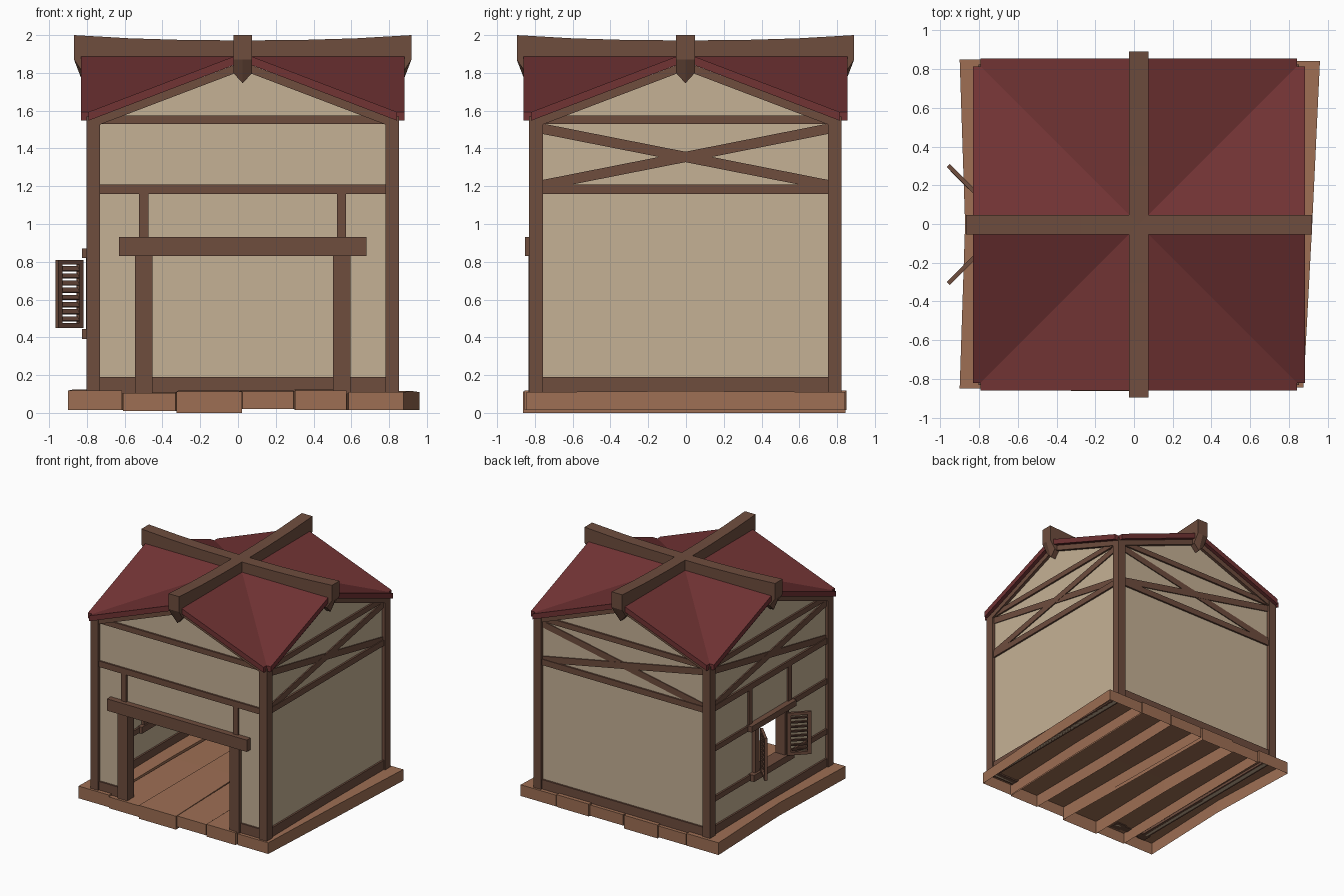
import bpy, bmesh, math
from mathutils import Matrix

if "Cube" in bpy.data.objects:
    bpy.data.objects.remove(bpy.data.objects["Cube"])

CENTRE = Matrix.Translation((0.025, -0.003, 0))


def material(name, rgb):
    m = bpy.data.materials.new(name)
    m.diffuse_color = (*rgb, 1)
    m.use_nodes = True
    m.node_tree.nodes["Principled BSDF"].inputs["Base Color"].default_value = m.diffuse_color
    return m


TIMBER = material("dark timber", (0.156, 0.074, 0.048))
PLANK = material("floor wood", (0.34, 0.158, 0.088))
PLASTER = material("tan plaster", (0.56, 0.44, 0.30))
ROOF = material("red roof", (0.165, 0.033, 0.034))


def finish(name, bm, mat, matrix=CENTRE):
    bmesh.ops.remove_doubles(bm, verts=bm.verts, dist=1e-5)
    bmesh.ops.recalc_face_normals(bm, faces=bm.faces)
    bm.transform(matrix)
    me = bpy.data.meshes.new(name)
    bm.to_mesh(me)
    bm.free()
    me.materials.append(mat)
    ob = bpy.data.objects.new(name, me)
    bpy.context.collection.objects.link(ob)
    return ob


def prism(bm, pts, y0, y1):
    """Extrude an x-z outline from y0 to y1."""
    a = [bm.verts.new((x, y0, z)) for x, z in pts]
    b = [bm.verts.new((x, y1, z)) for x, z in pts]
    bm.faces.new(a)
    bm.faces.new(b[::-1])
    for i in range(len(pts)):
        j = (i + 1) % len(pts)
        bm.faces.new((a[i], b[i], b[j], a[j]))


def box(bm, x0, x1, z0, z1, y0=-0.815, y1=-0.755):
    prism(bm, [(x0, z0), (x1, z0), (x1, z1), (x0, z1)], y0, y1)


def bar(bm, p, q, h, y0=-0.81, y1=-0.76):
    """Sloping bar with upright ends, h tall."""
    prism(bm, [(p[0], p[1] - h / 2), (q[0], q[1] - h / 2),
               (q[0], q[1] + h / 2), (p[0], p[1] + h / 2)], y0, y1)


# Floor planks, open underneath: front, middle and back x pairs, z pair, y pair
planks = [
    ((-.90, -.615), (-.872, -.61), (-.90, -.60), (.015, .118), (-.85, .85)),
    ((-.61, -.33), (-.60, -.32), (-.59, -.33), (.01, .105), (-.855, .84)),
    ((-.325, .022), (-.315, .0), (-.325, -.01), (0, .113), (-.862, .845)),
    ((.025, .295), (.01, .29), (-.0, .31), (.02, .112), (-.85, .84)),
    ((.302, .575), (.30, .60), (.32, .62), (.014, .118), (-.855, .845)),
    ((.585, .875), (.61, .92), (.63, .96), (.015, .11), (-.845, .842)),
]
for n, (f, m, b, (z0, z1), (y0, y1)) in enumerate(planks):
    bm = bmesh.new()
    rings = []
    for (x0, x1), y, dz in ((f, y0, 0), (m, 0, .006), (b, y1, 0)):
        rings.append([bm.verts.new(c) for c in
                      ((x0, y, z0), (x0, y, z1 + dz), (x1, y, z1 + dz), (x1, y, z0))])
    for r, s in zip(rings, rings[1:]):
        for i in range(3):
            bm.faces.new((r[i], r[i + 1], s[i + 1], s[i]))
    bm.faces.new(rings[0][::-1])
    bm.faces.new(rings[2])
    finish(f"floor_plank_{n + 1}", bm, PLANK, Matrix())

# Corner posts
bm = bmesh.new()
for sx in (-1, 1):
    for sy in (-1, 1):
        xs, ys = sorted((sx * .755, sx * .827)), sorted((sy * .755, sy * .827))
        box(bm, *xs, .1, 1.57, *ys)
finish("corner_posts", bm, TIMBER)

# Four walls, each built as the front wall and turned about the middle
for k, side in enumerate(("front", "right", "back", "left")):
    turn = CENTRE @ Matrix.Rotation(k * math.pi / 2, 4, 'Z')

    # Plaster panels around any opening, plus the gable
    bm = bmesh.new()
    Y = (-.80, -.77)
    if side == "front":
        box(bm, -.76, -.5, .1, 1.55, *Y)
        box(bm, .5, .76, .1, 1.55, *Y)
        box(bm, -.5, .5, .88, 1.55, *Y)
    elif side == "left":
        box(bm, -.76, -.2, .1, 1.55, *Y)
        box(bm, .2, .76, .1, 1.55, *Y)
        box(bm, -.2, .2, .1, .42, *Y)
        box(bm, -.2, .2, .85, 1.55, *Y)
    else:
        box(bm, -.76, .76, .1, 1.55, *Y)
    prism(bm, [(-.76, 1.55), (.76, 1.55), (0, 1.845)], *Y)
    finish(f"{side}_plaster", bm, PLASTER, turn)

    # Rails, sill and rafters
    bm = bmesh.new()
    box(bm, -.76, .76, 1.16, 1.21)
    box(bm, -.76, .76, 1.53, 1.575)
    if side == "front":
        box(bm, -.76, -.56, .1, .19)
        box(bm, .56, .76, .1, .19)
    else:
        box(bm, -.76, .76, .1, .19)
    for s in (-1, 1):
        bar(bm, (s * .80, 1.532), (0, 1.836), .045, -.825, -.755)
    finish(f"{side}_rails", bm, TIMBER, turn)

    # Crossed braces on every wall but the front
    if side != "front":
        bm = bmesh.new()
        bar(bm, (-.76, 1.205), (.76, 1.505), .055)
        bar(bm, (-.76, 1.505), (.76, 1.205), .055, -.808, -.762)
        finish(f"{side}_cross_braces", bm, TIMBER, turn)

    # Door frame
    if side == "front":
        bm = bmesh.new()
        for s in (-1, 1):
            box(bm, *sorted((s * .478, s * .57)), .1, .84, -.832, -.74)
            box(bm, *sorted((s * .5, s * .548)), .92, 1.17)
        box(bm, -.655, .655, .83, .93, -.85, -.73)
        finish("door_frame", bm, TIMBER, turn)

    # Window frame and louvred shutters
    if side == "left":
        bm = bmesh.new()
        for s in (-1, 1):
            box(bm, *sorted((s * .17, s * .225)), .42, .85, -.83, -.745)
            box(bm, *sorted((s * .24, s * .285)), .86, 1.17)
            box(bm, *sorted((s * .22, s * .76)), .82, .865)
            box(bm, *sorted((s * .22, s * .76)), .395, .44)
        box(bm, -.30, .30, .82, .87, -.85, -.735)
        box(bm, -.27, .27, .39, .445, -.85, -.735)
        finish("window_frame", bm, TIMBER, turn)
        for s, label in ((1, "back"), (-1, "front")):
            s = -s
            bm = bmesh.new()
            T = (-.011, .011)
            box(bm, 0, .03, .45, .81, *T)
            box(bm, .16, .19, .45, .81, *T)
            box(bm, .03, .16, .45, .475, *T)
            box(bm, .03, .16, .785, .81, *T)
            for i in range(8):
                bmesh.ops.create_cube(bm, size=1, matrix=(
                    Matrix.Translation((.095, 0, .497 + i * .038))
                    @ Matrix.Rotation(math.radians(35), 4, 'X')
                    @ Matrix.Diagonal((.13, .008, .028, 1))))
            angle = math.radians(-45 if s > 0 else -135)
            finish(f"{label}_shutter", bm, TIMBER, turn
                   @ Matrix.Translation((s * .17, -.85, 0))
                   @ Matrix.Rotation(angle, 4, 'Z'))

# Cross-gabled roof: eight flat slabs meeting at ridges and valleys
bm = bmesh.new()
for k in range(4):
    R = Matrix.Rotation(k * math.pi / 2, 4, 'Z')
    for s in (-1, 1):
        outline = [(0, 0), (0, -.857), (s * .817, -.857), (s * .817, -.817)]
        top, low = [], []
        for x, y in outline:
            z = 1.905 - .382 * abs(x)
            p = R @ Matrix.Translation((x, y, z)).to_translation()
            top.append(bm.verts.new(p))
            low.append(bm.verts.new((p.x, p.y, p.z - .046)))
        bm.faces.new(top)
        bm.faces.new(low[::-1])
        for i in (1, 2):
            bm.faces.new((top[i], low[i], low[i + 1], top[i + 1]))
finish("roof", bm, ROOF)

# Ridge beams: sagging tops, hooked ends cut to a point
half = [(0, 1.972), (.3, 1.974), (.6, 1.983), (.893, 2.0), (.893, 1.87),
        (.845, 1.80), (.79, 1.80), (.79, 1.86), (0, 1.86)]
profile = half + [(-x, z) for x, z in half[-2:0:-1]]
for k, name in enumerate(("side_ridge_beam", "front_ridge_beam")):
    bm = bmesh.new()
    rows = [[bm.verts.new((x, t, z - (.055 if z == 1.80 and t == 0 else 0)))
             for x, z in profile] for t in (-.05, 0, .05)]
    for a, b in zip(rows, rows[1:]):
        for i in range(len(profile)):
            j = (i + 1) % len(profile)
            bm.faces.new((a[i], a[j], b[j], b[i]))
    bm.faces.new(rows[0][::-1])
    bm.faces.new(rows[2])
    finish(name, bm, TIMBER, CENTRE @ Matrix.Rotation(k * math.pi / 2, 4, 'Z'))
